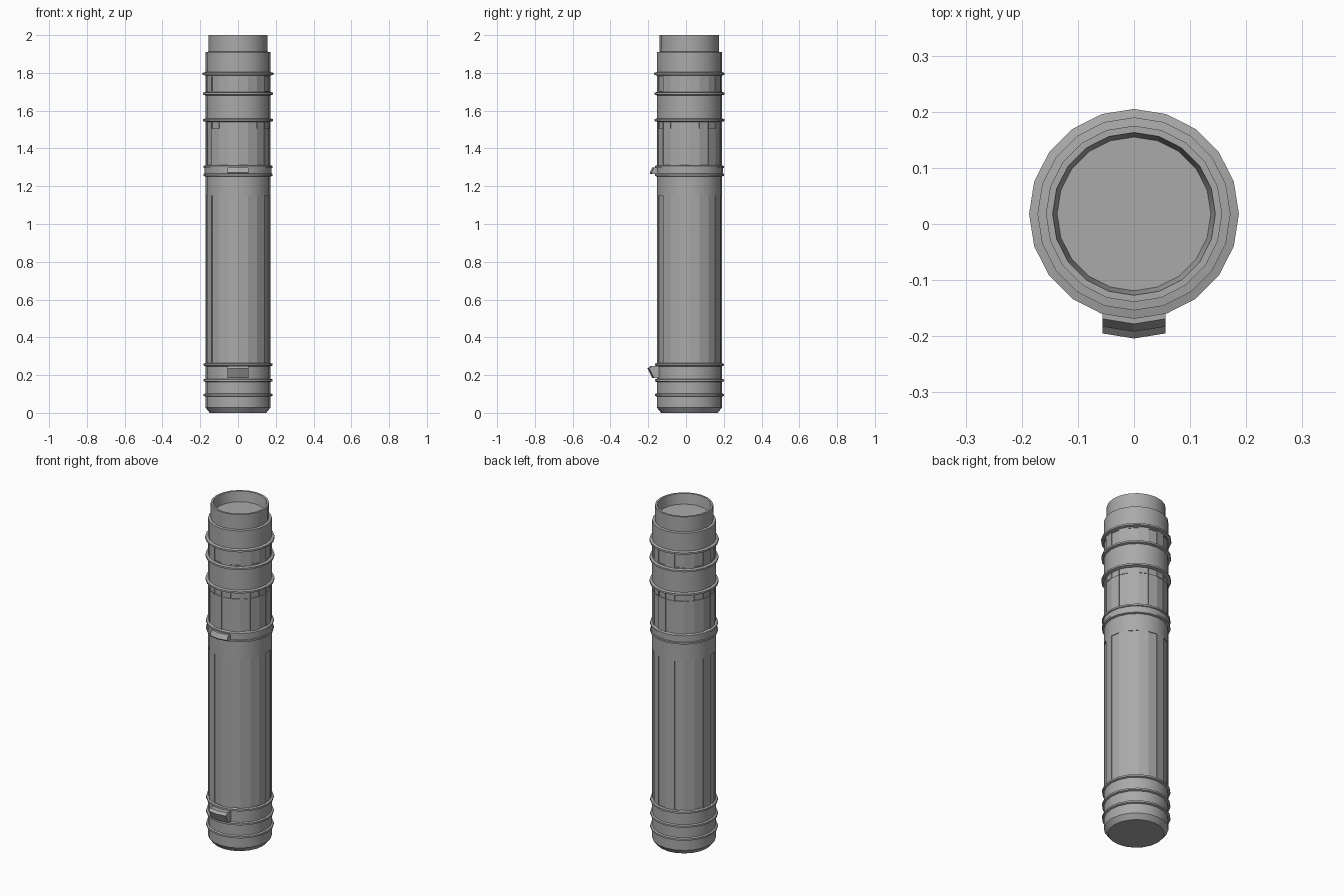
import bpy, bmesh, math

SIDES = 20
CENTRE_Y = 0.018
BODY = 0.172

old = bpy.data.objects.get("Cube")
if old:
    bpy.data.objects.remove(old, do_unlink=True)

metal = bpy.data.materials.new("grey_metal")
metal.use_nodes = True
GREY = (0.4, 0.4, 0.4, 1)
metal.diffuse_color = GREY
metal.node_tree.nodes["Principled BSDF"].inputs["Base Color"].default_value = GREY


def finish(name, bm, flat=False):
    """Turn a bmesh into an object, smooth with hard edges kept."""
    bmesh.ops.recalc_face_normals(bm, faces=bm.faces)
    for edge in bm.edges:
        edge.smooth = edge.calc_face_angle(math.pi) < math.radians(30)
    mesh = bpy.data.meshes.new(name)
    bm.to_mesh(mesh)
    bm.free()
    mesh.materials.append(metal)
    obj = bpy.data.objects.new(name, mesh)
    bpy.context.collection.objects.link(obj)
    return obj


def lathe(name, profile, closed=False, cap=None, panels=()):
    """Revolve (radius, z) points; panels are (row, parity, depth) recesses."""
    bm = bmesh.new()
    rings = []
    for r, z in profile:
        ring = []
        for i in range(SIDES):
            a = math.tau * i / SIDES
            ring.append(bm.verts.new((r * math.cos(a), CENTRE_Y + r * math.sin(a), z)))
        rings.append(ring)
    rows = []
    for k in range(len(rings) if closed else len(rings) - 1):
        lo, hi = rings[k], rings[(k + 1) % len(rings)]
        row = []
        for i in range(SIDES):
            j = (i + 1) % SIDES
            face = bm.faces.new((lo[i], lo[j], hi[j], hi[i]))
            face.smooth = True
            row.append(face)
        rows.append(row)
    if cap is not None:
        bm.faces.new(rings[cap])
    bm.normal_update()
    for k, parity, depth in panels:
        for face in rows[k]:
            face.smooth = False
        bmesh.ops.inset_individual(bm, faces=rows[k][parity::2], thickness=0,
                                   depth=-depth, use_even_offset=False)
    return finish(name, bm)


def tab(name, profile):
    """Small front catch: a (radius, z) section swept over two facets."""
    bm = bmesh.new()
    loops = [[bm.verts.new((x, CENTRE_Y - r + 0.009 * (x != 0), z)) for r, z in profile]
             for x in (-0.056, 0, 0.056)]
    n = len(profile)
    for a, b in zip(loops, loops[1:]):
        for i in range(n):
            j = (i + 1) % n
            bm.faces.new((a[i], a[j], b[j], b[i]))
    bm.faces.new(loops[0])
    bm.faces.new(loops[-1])
    return finish(name, bm)


# Main tube, from the chamfered foot upwards
lathe("pommel", [(0.15, 0), (BODY, 0.028), (BODY, 0.265)], cap=0)
lathe("fluted_grip", [(BODY, 0.265), (BODY, 1.15), (BODY, 1.26)],
      panels=[(0, 0, 0.004)])
lathe("collar", [(BODY, 1.26), (0.178, 1.265), (0.178, 1.3), (BODY, 1.305)])
lathe("panelled_neck", [(BODY, 1.305), (BODY, 1.505), (BODY, 1.55)],
      panels=[(0, 1, 0.003), (1, 1, 0.003), (1, 0, 0.006)])
lathe("upper_sleeve", [(BODY, 1.55), (BODY, 1.695)])
lathe("notched_band", [(BODY, 1.695), (BODY, 1.705), (BODY, 1.78), (BODY, 1.795)],
      panels=[(1, 0, 0.004)])
lathe("head", [(BODY, 1.795), (BODY, 1.91), (0.157, 1.912)])

# Hollow mouth with a shallow floor
lathe("mouth", [(0.157, 1.91), (0.157, 2), (0.145, 2), (0.137, 1.94)], cap=3)

# Raised rings
for i, (z, r) in enumerate([(0.095, 0.182), (0.172, 0.182), (0.255, 0.182),
                            (1.26, 0.183), (1.302, 0.183),
                            (1.55, 0.186), (1.69, 0.186), (1.795, 0.187)]):
    lathe(f"ring_{i + 1}", [(0.168, z - 0.01), (r, z - 0.005),
                            (r, z + 0.005), (0.168, z + 0.01)], closed=True)

# Front catches
tab("lower_catch", [(0.17, 0.185), (0.197, 0.185), (0.222, 0.235), (0.208, 0.248), (0.17, 0.248)])
tab("upper_catch", [(0.17, 1.265), (0.205, 1.265), (0.21, 1.272), (0.196, 1.3), (0.17, 1.3)])
